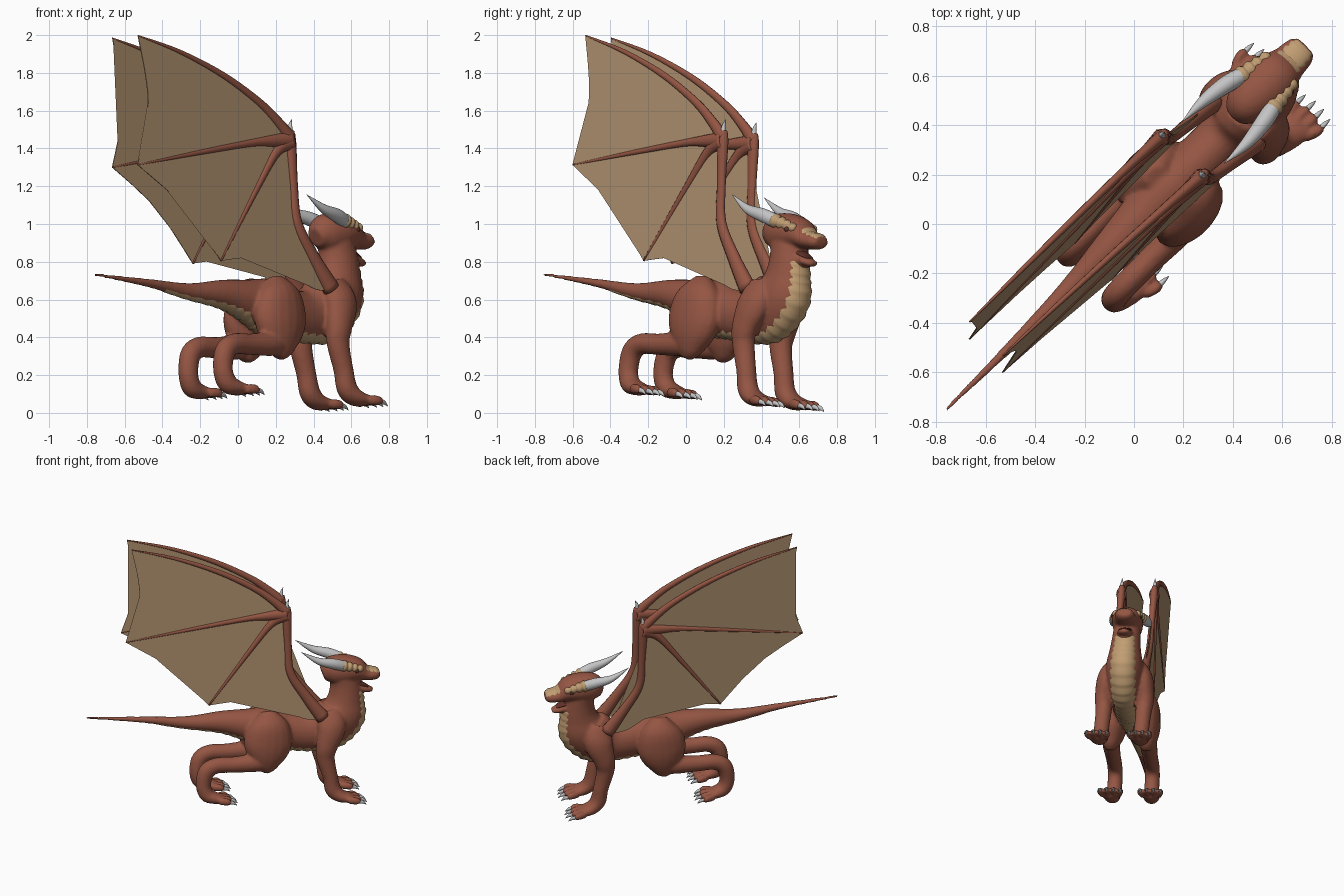
import bpy, bmesh, math
from mathutils import Vector, Matrix

if "Cube" in bpy.data.objects:
    bpy.data.objects.remove(bpy.data.objects["Cube"])

# Local frame: x = forward, y = left, z = up; the animal faces a diagonal with a slight roll
PLACE = (Matrix.Rotation(math.radians(45), 4, 'Z') @ Matrix.Translation((0, -0.045, 0))
         @ Matrix.Rotation(-0.07, 4, 'X'))


def material(name, rgb):
    m = bpy.data.materials.new(name)
    m.diffuse_color = (*rgb, 1)
    m.use_nodes = True
    m.node_tree.nodes["Principled BSDF"].inputs["Base Color"].default_value = m.diffuse_color
    return m


RED = material("red_brown_hide", (0.30, 0.092, 0.056))
TAN = material("tan_scales", (0.53, 0.34, 0.17))
WEB = material("wing_skin", (0.45, 0.295, 0.165))
GREY = material("horn_grey", (0.55, 0.55, 0.56))
DARK = material("dark_mouth", (0.12, 0.03, 0.022))


def make(name, bm, mat):
    bmesh.ops.recalc_face_normals(bm, faces=bm.faces)
    bm.transform(PLACE)
    me = bpy.data.meshes.new(name)
    bm.to_mesh(me)
    bm.free()
    me.materials.append(mat)
    me.polygons.foreach_set("use_smooth", [True] * len(me.polygons))
    ob = bpy.data.objects.new(name, me)
    bpy.context.collection.objects.link(ob)
    return ob


def spline(pts, n=6):
    """Smooth curve through tuples of any length."""
    P = [pts[0]] + list(pts) + [pts[-1]]
    out = []
    for i in range(1, len(P) - 2):
        for k in range(n):
            t = k / n
            out.append(tuple(0.5 * (2 * b + (c - a) * t + (2 * a - 5 * b + 4 * c - d) * t * t
                                    + (3 * b - a - 3 * c + d) * t ** 3)
                             for a, b, c, d in zip(*P[i - 1:i + 3])))
    return out + [tuple(pts[-1])]


def frames(stations, n=6):
    """Stations (x, y, z, height radius, width radius) -> centre, up, side, radii."""
    st = spline(stations, n)
    res = []
    for i, q in enumerate(st):
        t = (Vector(st[min(i + 1, len(st) - 1)][:3]) - Vector(st[max(i - 1, 0)][:3])).normalized()
        side = Vector((0, 1, 0))
        side = (side - t * side.dot(t)).normalized()
        res.append((Vector(q[:3]), t.cross(side), side, max(q[3], .0008), max(q[4], .0008)))
    return res


def tube(bm, stations, n=6, sides=18):
    rings = []
    for c, up, side, a, b in frames(stations, n):
        rings.append([bm.verts.new(c + up * a * math.cos(j * math.tau / sides)
                                   + side * b * math.sin(j * math.tau / sides)) for j in range(sides)])
    for r, s in zip(rings, rings[1:]):
        for j in range(sides):
            k = (j + 1) % sides
            bm.faces.new((r[j], r[k], s[k], s[j]))
    bm.faces.new(rings[0])
    bm.faces.new(rings[-1][::-1])


def band(bm, fr, half, sign, lift=0.05, cols=12):
    """Ridged scale strip hugging the under (-1) or upper (+1) side of a tube."""
    rows = []
    for i, (c, up, side, a, b) in enumerate(fr):
        k0 = 1.02 + lift * (i % 3) / 2
        row = []
        for j in range(cols + 1):
            u = 2 * j / cols - 1
            k = k0 - 0.09 * abs(u) ** 4
            row.append(bm.verts.new(c + up * sign * a * k * math.cos(u * half)
                                    + side * b * k * math.sin(u * half)))
        rows.append(row)
    for r, s in zip(rows, rows[1:]):
        for j in range(cols):
            bm.faces.new((r[j], r[j + 1], s[j + 1], s[j]))


def mirrored(st, sg):
    return [(p[0], p[1] * sg, *p[2:]) for p in st]


# Stations for the trunk, head and limbs
TRUNK = [(-1.07, 0, .735, .008, .008), (-.66, 0, .688, .023, .023), (-.37, 0, .645, .044, .042),
         (-.12, 0, .63, .077, .075), (.05, 0, .60, .11, .10), (.20, 0, .565, .15, .12),
         (.35, 0, .53, .135, .11), (.5, 0, .512, .137, .11), (.62, 0, .545, .175, .125),
         (.725, 0, .63, .17, .13), (.757, 0, .73, .13, .11), (.76, 0, .84, .108, .098),
         (.745, 0, .93, .10, .095)]
HEAD = [(.60, 0, .93, .05, .05), (.66, 0, .95, .10, .09), (.75, 0, .957, .102, .107),
        (.83, 0, .95, .085, .10), (.90, 0, .918, .052, .077), (.97, 0, .908, .042, .066),
        (1.0, 0, .905, .024, .045)]
JAW = [(.72, 0, .865, .05, .07), (.82, 0, .833, .034, .06), (.90, 0, .802, .026, .05), (.95, 0, .79, .014, .03)]
FORELEG = [(.62, .08, .68, .08, .05), (.64, .125, .58, .10, .068), (.60, .145, .45, .077, .062),
           (.59, .14, .36, .064, .057), (.62, .14, .22, .053, .053), (.64, .14, .12, .056, .055),
           (.69, .145, .072, .045, .062), (.76, .148, .055, .032, .068)]
THIGH = [(.2, .07, .71, .05, .04), (.2, .10, .62, .14, .09), (.19, .115, .5, .17, .097),
         (.18, .12, .4, .14, .087), (.17, .125, .33, .08, .062), (.15, .125, .285, .03, .03)]
SHANK = [(.22, .125, .38, .05, .05), (.12, .13, .36, .066, .06), (-.05, .13, .355, .057, .053),
         (-.18, .13, .357, .056, .052), (-.25, .13, .315, .058, .052), (-.272, .13, .22, .053, .052),
         (-.25, .135, .15, .052, .054), (-.2, .14, .125, .042, .06), (-.15, .14, .115, .032, .064)]

# Body: overlapping lofts fused into one smooth skin
body = bmesh.new()
claws = bmesh.new()
for st in (TRUNK, HEAD, JAW):
    tube(body, st, 8, 24)
for sg in (1, -1):
    for st in (FORELEG, THIGH, SHANK):
        tube(body, mirrored(st, sg))
    for x, z, y in ((.74, .052, .148), (-.17, .113, .14)):
        for k in range(4):
            o = (k - 1.5) * .036
            d = .012 * (1.5 - abs(k - 1.5))
            yy = sg * (y + o)
            y2 = sg * (y + o * 1.3)
            tube(body, [(x, yy, z, .026, .021), (x + .045 + d, y2, z, .027, .021),
                        (x + .075 + d, y2, z - .012, .018, .016)], 4, 12)
            tube(claws, [(x + .065 + d, y2, z - .006, .015, .012), (x + .095 + d, y2, z - .013, .011, .009),
                         (x + .12 + d, y2, z - .032, .001, .001)], 4, 10)
ob = make("body", body, RED)
rm = ob.modifiers.new("fuse", 'REMESH')
rm.mode = 'VOXEL'
rm.voxel_size = .0105
rm.use_smooth_shade = True
sm = ob.modifiers.new("soften", 'SMOOTH')
sm.factor = .5
sm.iterations = 4
make("claws", claws, GREY)

# Ridged belly strip from tail to throat, and snout scales
bm = bmesh.new()
band(bm, frames(TRUNK, 9)[12:97], 0.85, -1)
make("belly_scales", bm, TAN)
bm = bmesh.new()
band(bm, frames(HEAD, 6)[22:35], 0.95, 1, .06)
make("snout_scales", bm, TAN)

# Horns, brow ridges and eyes
horns, brows, eyes = bmesh.new(), bmesh.new(), bmesh.new()
for sg in (1, -1):
    tube(horns, mirrored([(.74, .088, 1.01, .036, .034), (.66, .108, 1.04, .037, .035),
                          (.55, .122, 1.075, .024, .024), (.43, .12, 1.15, .001, .001)], sg))
    ridge = []
    for i in range(13):
        t = i / 12
        r = .017 + .018 * t + (.006 if i % 3 else -.002)
        ridge.append((.87 - .15 * t, .072 + .02 * t, .972 + .045 * t, r, r))
    tube(brows, mirrored(ridge, sg), 2, 14)
    bmesh.ops.create_uvsphere(eyes, u_segments=14, v_segments=8, radius=.017,
                              matrix=Matrix.Translation((.825, sg * .09, .968)))
make("horns", horns, GREY)
make("brow_ridges", brows, TAN)
make("eyes", eyes, DARK)

# Mouth lining
bm = bmesh.new()
tube(bm, [(.76, 0, .868, .03, .06), (.83, 0, .855, .022, .052), (.90, 0, .826, .008, .035),
          (.92, 0, .818, .003, .02)], 5, 14)
make("mouth_lining", bm, DARK)


# Wings: a near-vertical sheet on each side with arm and three fingers
def wing_y(x):
    return .095 + .02 * (x + .8) / 1.15


ARM = [(.58, .65, .05), (.46, .82, .036), (.355, 1.0, .029), (.34, 1.2, .026), (.335, 1.42, .033), (.335, 1.49, .024)]
FINGERS = [
    [(.335, 1.45, .036), (.25, 1.535, .028), (.11, 1.645, .022), (-.14, 1.785, .018), (-.45, 1.91, .012), (-.75, 1.995, .004)],
    [(.335, 1.44, .045), (.2, 1.435, .032), (.05, 1.425, .02), (-.3, 1.38, .014), (-.8, 1.31, .004)],
    [(.335, 1.43, .045), (.23, 1.38, .028), (.09, 1.21, .018), (-.223, .80, .006)]]
EDGES = [[(-.75, 1.995), (-.70, 1.64), (-.80, 1.31)],
         [(-.80, 1.31), (-.48, 1.09), (-.223, .80)],
         [(-.223, .80), (.02, .815), (.25, .765), (.44, .655), (.58, .64)]]
outline = spline([p[:2] for p in ARM[:-1]], 3) + spline([p[:2] for p in FINGERS[0]][1:], 3)
for e in EDGES:
    outline += spline(e, 6)[1:]
outline.pop()
for sg, label in ((1, "left"), (-1, "right")):
    bm = bmesh.new()
    bm.faces.new([bm.verts.new((x, sg * wing_y(x), z)) for x, z in outline])
    bmesh.ops.triangulate(bm, faces=bm.faces)
    web = make(label + "_wing_membrane", bm, WEB)
    so = web.modifiers.new("thickness", 'SOLIDIFY')
    so.thickness = .005
    so.offset = 0
    web.data.polygons.foreach_set("use_smooth", [False] * len(web.data.polygons))
    bm = bmesh.new()
    for path in [ARM] + FINGERS:
        tube(bm, [(x, sg * wing_y(x), z, r, r * .8) for x, z, r in path], 5, 12)
    make(label + "_wing_bones", bm, RED)
    bm = bmesh.new()
    tube(bm, [(x, sg * wing_y(x), z, r, r) for x, z, r in
              ((.335, 1.48, .016), (.337, 1.515, .011), (.35, 1.55, .001))], 4, 10)
    make(label + "_wing_claw", bm, GREY)
